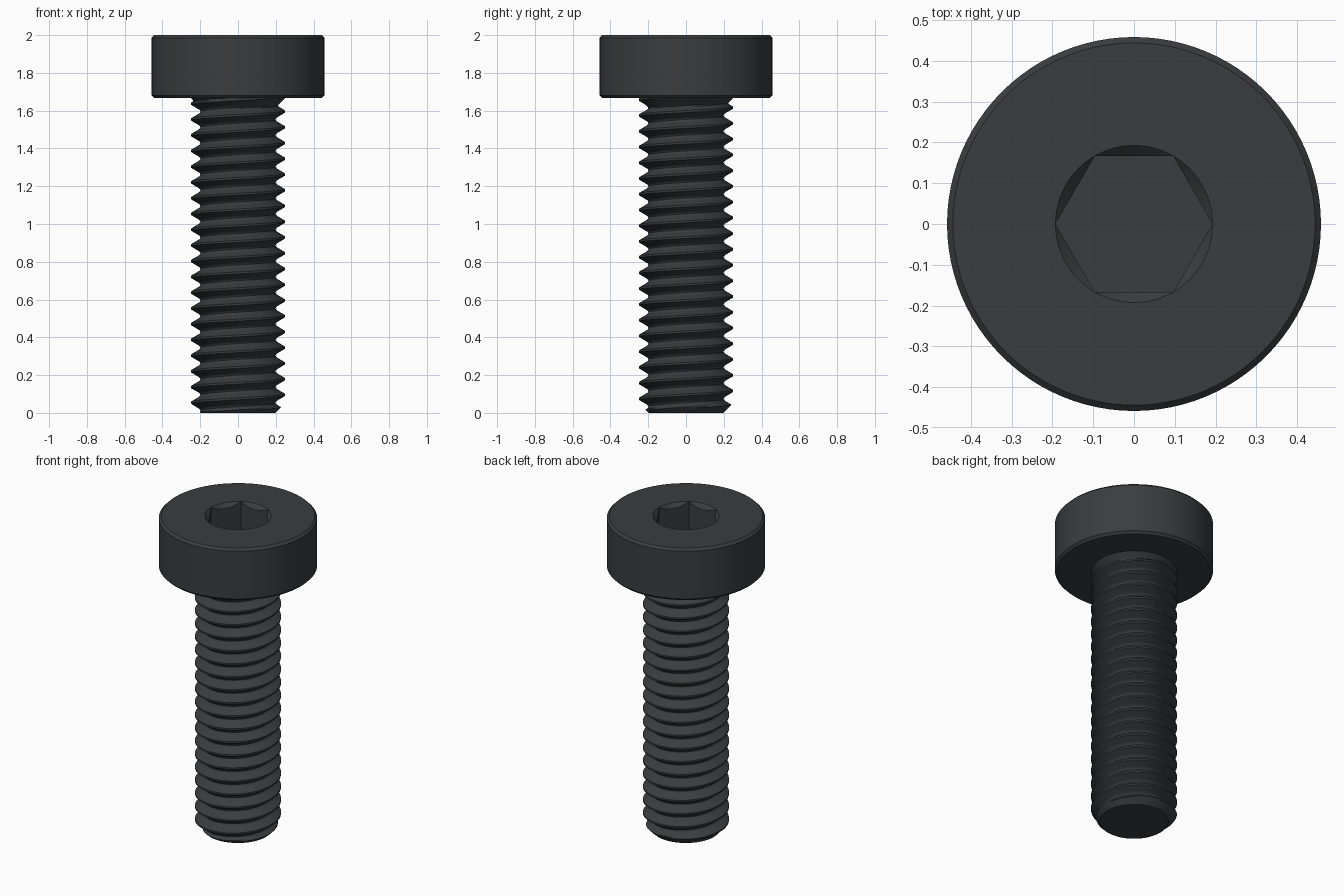
import bpy, bmesh
from math import pi, cos, sin

if "Cube" in bpy.data.objects:
    bpy.data.objects.remove(bpy.data.objects["Cube"])

SEG = 96
PITCH = 1 / 12
SEAT = 5 / 3          # underside of the head
PHASE = 0.012         # crest height at angle 0

mat = bpy.data.materials.new("black_steel")
mat.diffuse_color = (0.042, 0.046, 0.050, 1)
mat.use_nodes = True
mat.node_tree.nodes["Principled BSDF"].inputs["Base Color"].default_value = mat.diffuse_color


def make_object(name, bm):
    bmesh.ops.recalc_face_normals(bm, faces=bm.faces[:])
    me = bpy.data.meshes.new(name)
    bm.to_mesh(me)
    bm.free()
    ob = bpy.data.objects.new(name, me)
    bpy.context.collection.objects.link(ob)
    me.materials.append(mat)
    return ob


def select(ob):
    bpy.ops.object.select_all(action='DESELECT')
    ob.select_set(True)
    bpy.context.view_layer.objects.active = ob


def lathe(name, profile, seg):
    """Closed solid of stacked rings, capped at both ends."""
    bm = bmesh.new()
    rings = [[bm.verts.new((r * cos(2 * pi * i / seg), r * sin(2 * pi * i / seg), z))
              for i in range(seg)] for r, z in profile]
    for a, b in zip(rings, rings[1:]):
        for i in range(seg):
            j = (i + 1) % seg
            bm.faces.new((a[i], a[j], b[j], b[i]))
    bm.faces.new(rings[0])
    bm.faces.new(rings[-1])
    return make_object(name, bm)


# Head with chamfered rims
head = lathe("head", [(0.25, SEAT), (0.444, SEAT), (0.4583, SEAT + 0.0145),
                      (0.4583, 1.9855), (0.444, 2.0)], SEG)

# Hex socket and its conical lead-in
socket_cutter = lathe("socket_cutter", [(0.1925, 1.77), (0.1925, 2.1)], 6)
lead_in_cutter = lathe("lead_in_cutter", [(0.0525, 1.86), (0.1925, 2.0), (0.2025, 2.01)], SEG)
for cutter in (socket_cutter, lead_in_cutter):
    cutter.hide_render = True
    select(head)
    mod = head.modifiers.new("cut", 'BOOLEAN')
    mod.operation = 'DIFFERENCE'
    mod.solver = 'EXACT'
    mod.object = cutter
    bpy.ops.object.modifier_apply(modifier=mod.name)
    bpy.data.objects.remove(cutter)

# Open the head where the shank joins it
bm = bmesh.new()
bm.from_mesh(head.data)
inner = [f for f in bm.faces
         if all(abs(v.co.z - SEAT) < 1e-4 and v.co.xy.length < 0.26 for v in f.verts)]
bmesh.ops.delete(bm, geom=inner, context='FACES')
bm.to_mesh(head.data)
bm.free()

# Thread profile: distance from crest in pitches, radius
PROFILE = [(0, 0.249), (0.0625, 0.249), (0.375, 0.205), (0.44, 0.2005), (0.5, 0.199)]
HALF = [0.0625, 0.14, 0.22, 0.30, 0.375, 0.44]
STEPS = sorted([-t for t in HALF] + HALF + [0.5])


def thread_radius(a, z):
    t = (z - PHASE) / PITCH - a / (2 * pi)
    d = abs(t - round(t))
    r = PROFILE[-1][1]
    for (d0, r0), (d1, r1) in zip(PROFILE, PROFILE[1:]):
        if d <= d1:
            r = r0 + (r1 - r0) * (d - d0) / (d1 - d0)
            break
    r = min(r, 0.199 + z)                  # chamfered tip
    return max(r, 0.25 - (SEAT - z))       # flare under the head


# Threaded shank: columns of helical rows, clamped to the shank ends
bm = bmesh.new()
cols = []
for i in range(SEG):
    a = 2 * pi * i / SEG
    col = []
    for n in range(-2, 23):
        for t in STEPS:
            z = PHASE + PITCH * (n + t + a / (2 * pi))
            z = min(max(z, 0), SEAT)
            r = thread_radius(a, z)
            col.append(bm.verts.new((r * cos(a), r * sin(a), z)))
    cols.append(col)
K = len(STEPS)
for i in range(SEG):
    a, b = cols[i], cols[(i + 1) % SEG]
    shift = K if i == SEG - 1 else 0
    for j in range(len(a) - 1 - shift):
        quad = (a[j], b[j + shift], b[j + 1 + shift], a[j + 1])
        if max(v.co.z for v in quad) > 1e-6 and min(v.co.z for v in quad) < SEAT - 1e-6:
            bm.faces.new(quad)
bm.faces.new([c[0] for c in cols])
bmesh.ops.remove_doubles(bm, verts=bm.verts[:], dist=1e-5)
bmesh.ops.delete(bm, geom=[v for v in bm.verts if not v.link_faces], context='VERTS')
shank = make_object("threaded_shank", bm)

for ob in (head, shank):
    select(ob)
    bpy.ops.object.shade_smooth_by_angle(angle=pi / 6)
